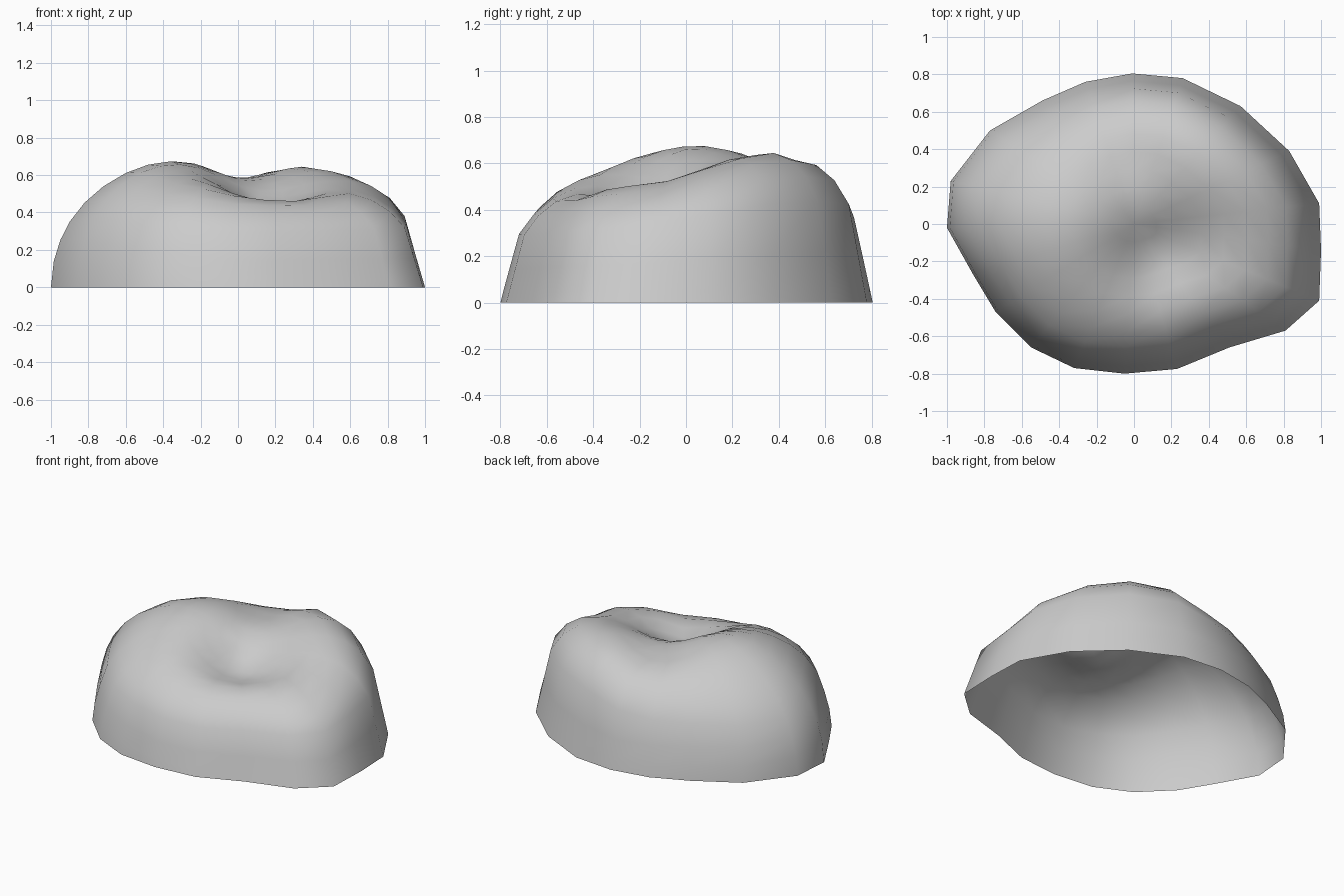
import bpy
import bmesh
from math import exp

if "Cube" in bpy.data.objects:
    bpy.data.objects.remove(bpy.data.objects["Cube"])

# Ground outline of the boulder, counter-clockwise
outline = [(1, -0.14), (0.99, 0.11), (0.83, 0.39), (0.57, 0.63), (0.26, 0.78), (-0.01, 0.805),
           (-0.26, 0.76), (-0.49, 0.66), (-0.77, 0.50), (-0.98, 0.23), (-1, -0.02),
           (-0.86, -0.27), (-0.74, -0.47), (-0.55, -0.66), (-0.32, -0.77), (-0.05, -0.8),
           (0.23, -0.775), (0.51, -0.66), (0.81, -0.57), (0.99, -0.41)]

# Humps and hollows of the top: x, y, amount, radius
features = [(-0.38, 0.03, 0.055, 0.28), (0.34, 0.40, 0.03, 0.22),
            (0.0, 0.34, -0.09, 0.17), (0.14, -0.17, -0.17, 0.19),
            (0.50, -0.10, -0.045, 0.25), (0.72, 0.22, 0.03, 0.16),
            (-0.35, -0.50, -0.025, 0.2)]


def top_height(x, y):
    h = 0.63 + 0.11 * y - 0.03 * x
    for fx, fy, amount, r in features:
        h += amount * exp(-((x - fx) ** 2 + (y - fy) ** 2) / (2 * r * r))
    return h


def height(x, y, s):
    # the right side and two of the corners are boxier than the rest
    size = abs(x) + abs(y) + 1e-6
    corner = x * y / size ** 2
    p = 3 + 1.2 * max(0, x) / size + 5 * max(0, corner)
    if x < 0:
        p += 2.2 * min(0, corner)
    rise = (1 - s ** p) ** 0.5
    if s > 0.9:
        # lowest part of the wall is straight, except on the left
        straight = (1 - s) / 0.1 * (1 - 0.9 ** p) ** 0.5
        bulge = max(0, -x) / size
        rise = straight + (rise - straight) * bulge
    return top_height(x, y) * rise


# Boulder shell, open underneath
bm = bmesh.new()
rings = []
for s in (1, 0.985, 0.95, 0.90, 0.82, 0.72, 0.60, 0.48, 0.36, 0.24, 0.12):
    rings.append([bm.verts.new((x * s, y * s, height(x * s, y * s, s))) for x, y in outline])
centre = bm.verts.new((0, 0, top_height(0, 0)))
n = len(outline)
for lower, upper in zip(rings, rings[1:]):
    for i in range(n):
        j = (i + 1) % n
        bm.faces.new((lower[i], lower[j], upper[j], upper[i]))
for i in range(n):
    bm.faces.new((rings[-1][i], rings[-1][(i + 1) % n], centre))
for f in bm.faces:
    f.smooth = True

mesh = bpy.data.meshes.new("boulder")
bm.to_mesh(mesh)
bm.free()
boulder = bpy.data.objects.new("boulder", mesh)
bpy.context.collection.objects.link(boulder)
